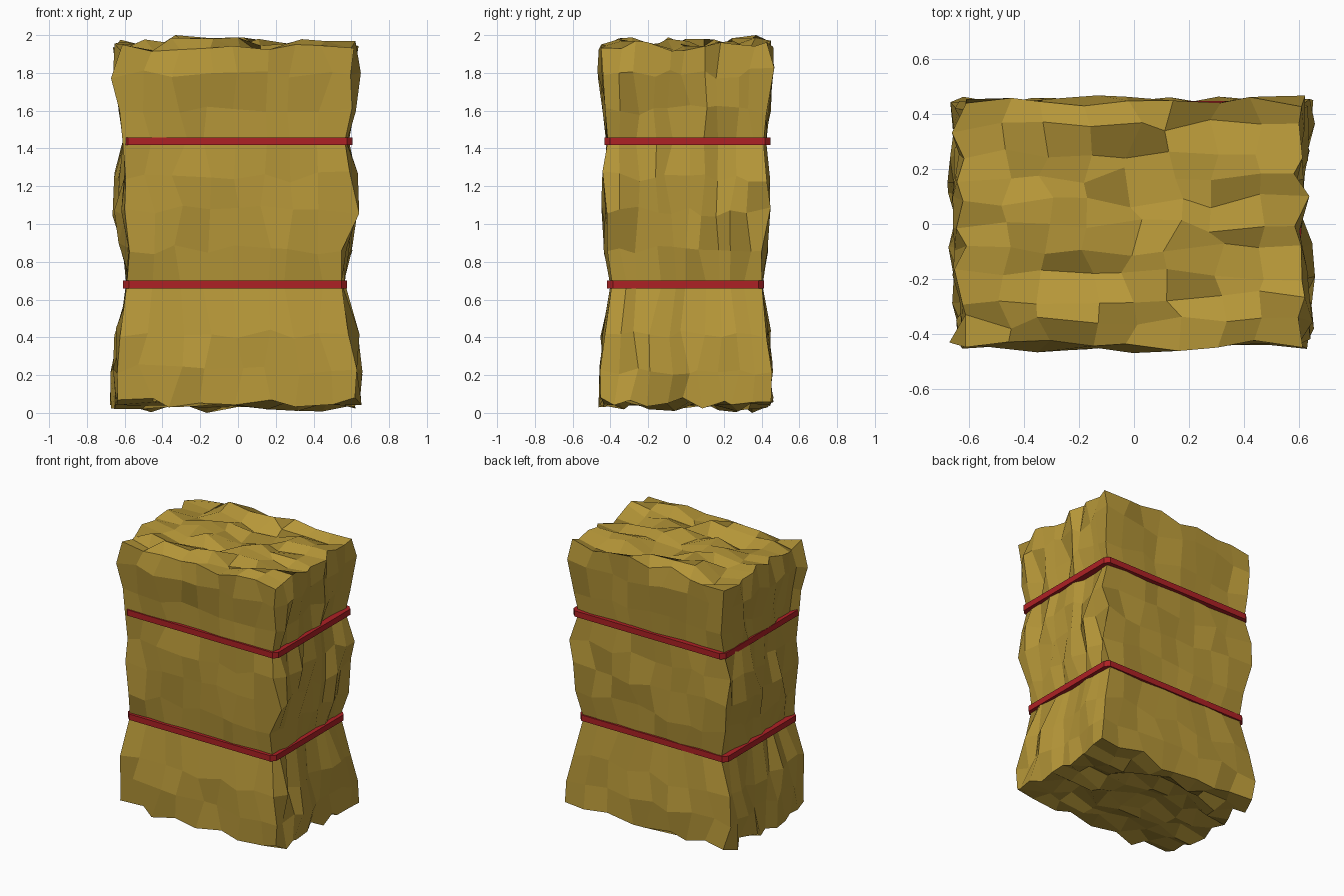
import bpy, bmesh, random
from mathutils import Vector

if "Cube" in bpy.data.objects:
    bpy.data.objects.remove(bpy.data.objects["Cube"])

random.seed(5)


def material(name, color):
    m = bpy.data.materials.new(name)
    m.diffuse_color = color
    m.use_nodes = True
    m.node_tree.nodes["Principled BSDF"].inputs["Base Color"].default_value = m.diffuse_color
    return m


def finish(bm, name, mat):
    bmesh.ops.recalc_face_normals(bm, faces=bm.faces)
    me = bpy.data.meshes.new(name)
    bm.to_mesh(me)
    bm.free()
    ob = bpy.data.objects.new(name, me)
    bpy.context.collection.objects.link(ob)
    me.materials.append(mat)
    return ob


straw = material("straw", (0.47, 0.31, 0.04, 1))
red = material("red_twine", (0.42, 0.015, 0.018, 1))

# Bale outline: height, half width, half depth (pinched at the two straps)
PROFILE = [(0.05, .635, .445), (0.23, .640, .446), (0.42, .620, .434),
           (0.68, .566, .397), (0.87, .590, .418), (1.07, .622, .430),
           (1.25, .616, .428), (1.44, .584, .416), (1.60, .604, .433),
           (1.80, .632, .450), (1.945, .622, .443)]
NX, NY, NZ = 8, 10, len(PROFILE) - 1
STRAP_ROWS = (3, 7)

# Straw bale: a gridded box shell with every point nudged
bm = bmesh.new()
cache = {}


def vert(i, j, k):
    if (i, j, k) not in cache:
        z, hx, hy = PROFILE[k]
        p = Vector(((2 * i / NX - 1) * hx - 0.01, (2 * j / NY - 1) * hy, z))
        tied = k in STRAP_ROWS
        end = 0.02 if tied else 0.034
        side = 0.01 if tied else 0.02
        rim = i in (0, NX) or j in (0, NY)
        lift = (0.032 if rim else 0.05) if k in (0, NZ) else 0.01 if tied else 0.03
        p.x += random.uniform(-1, 1) * (end if i in (0, NX) else 0.04)
        p.y += random.uniform(-1, 1) * (side if j in (0, NY) else 0.03)
        p.z += random.uniform(-1, 1) * lift
        cache[i, j, k] = bm.verts.new(p)
    return cache[i, j, k]


def sheet(na, nb, place):
    for a in range(na):
        for b in range(nb):
            bm.faces.new([vert(*place(a + u, b + v))
                          for u, v in ((0, 0), (1, 0), (1, 1), (0, 1))])


for end in (0, 1):
    sheet(NX, NZ, lambda a, b: (a, end * NY, b))
    sheet(NY, NZ, lambda a, b: (end * NX, a, b))
    sheet(NX, NY, lambda a, b: (a, b, end * NZ))

# The lowest tuft touches the ground and the highest reaches z = 2
min(bm.verts, key=lambda v: v.co.z).co.z = 0
max(bm.verts, key=lambda v: v.co.z).co.z = 2
finish(bm, "straw_bale", straw)


# Straps: flat rectangular bands with clipped corners
def strap(name, x0, x1, y0, y1, z, h=0.042, t=0.045, c=0.03):
    def outline(d):
        a, b, e, f = x0 + d, x1 - d, y0 + d, y1 - d
        return [(a + c, e), (b - c, e), (b, e + c), (b, f - c),
                (b - c, f), (a + c, f), (a, f - c), (a, e + c)]
    bm = bmesh.new()
    loops = [[bm.verts.new((x, y, z + s * h / 2)) for x, y in outline(d)]
             for d, s in ((0, -1), (0, 1), (t, 1), (t, -1))]
    for r in range(4):
        A, B = loops[r], loops[(r + 1) % 4]
        for i in range(8):
            n = (i + 1) % 8
            bm.faces.new((A[i], A[n], B[n], B[i]))
    finish(bm, name, red)


strap("lower_strap", -0.608, 0.577, -0.417, 0.413, 0.68)
strap("upper_strap", -0.612, 0.607, -0.432, 0.447, 1.438)
